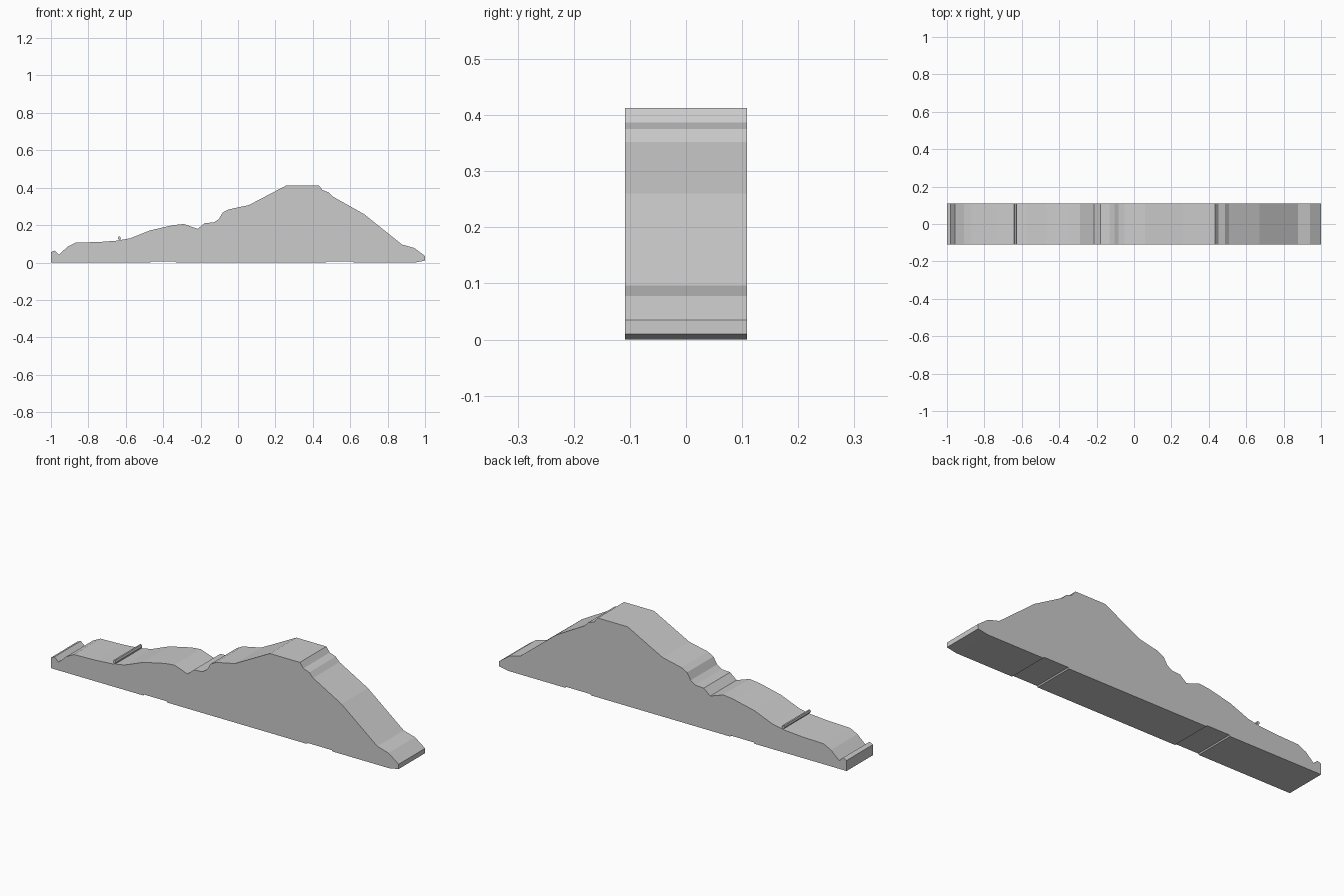
import bpy, bmesh

HALF_DEPTH = 0.1085


def extrude_profile(name, points):
    """Closed x-z outline extruded along the full depth."""
    bm = bmesh.new()
    face = bm.faces.new([bm.verts.new((x, -HALF_DEPTH, z)) for x, z in points])
    ext = bmesh.ops.extrude_face_region(bm, geom=[face])
    moved = [g for g in ext["geom"] if isinstance(g, bmesh.types.BMVert)]
    bmesh.ops.translate(bm, verts=moved, vec=(0, 2 * HALF_DEPTH, 0))
    bmesh.ops.recalc_face_normals(bm, faces=bm.faces)
    mesh = bpy.data.meshes.new(name)
    bm.to_mesh(mesh)
    bm.free()
    obj = bpy.data.objects.new(name, mesh)
    bpy.context.collection.objects.link(obj)
    return obj


# Ridge line, left to right, with the small knobbed lip near x = -0.63
ridge = [
    (-1.0, 0.055), (-0.98, 0.064), (-0.957, 0.043), (-0.91, 0.085),
    (-0.868, 0.106), (-0.74, 0.11), (-0.645, 0.117),
    (-0.634, 0.119), (-0.642, 0.129), (-0.639, 0.139), (-0.631, 0.139),
    (-0.627, 0.129), (-0.63, 0.12),
    (-0.575, 0.13), (-0.47, 0.172), (-0.345, 0.2), (-0.29, 0.206),
    (-0.215, 0.18), (-0.178, 0.211), (-0.13, 0.214), (-0.103, 0.232),
    (-0.082, 0.267), (-0.05, 0.284), (0.058, 0.307), (0.26, 0.413),
    (0.432, 0.413), (0.452, 0.387), (0.486, 0.375), (0.508, 0.352),
    (0.672, 0.26), (0.877, 0.096), (0.942, 0.078), (1.0, 0.035),
]

# Underside, right to left, with two shallow recesses
underside = [
    (1.0, 0.01), (0.945, 0.0), (0.62, 0.0), (0.615, 0.006), (0.475, 0.006),
    (0.47, 0.0), (-0.33, 0.0), (-0.335, 0.006), (-0.465, 0.006),
    (-0.47, 0.0), (-1.0, 0.0),
]

extrude_profile("hill_ridge", ridge + underside)
